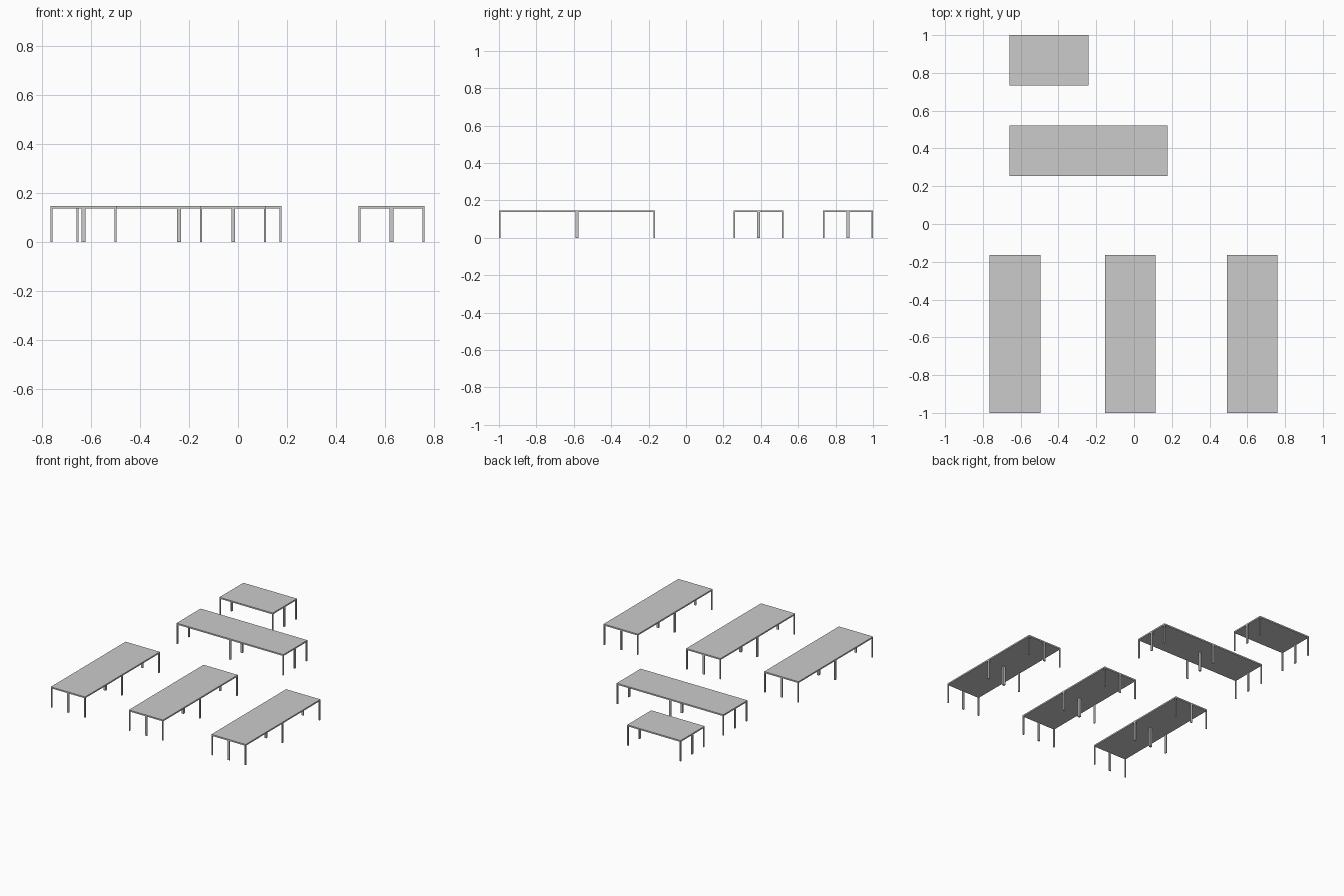
import bpy

cube = bpy.data.objects.get("Cube")
if cube:
    bpy.data.objects.remove(cube, do_unlink=True)

HEIGHT, TOP, LEG = 0.147, 0.010, 0.0075
WIDTH, BAY = 0.268, 0.4175

grey = bpy.data.materials.new("light grey")
grey.use_nodes = True
grey.diffuse_color = (0.6, 0.6, 0.6, 1)
grey.node_tree.nodes["Principled BSDF"].inputs["Base Color"].default_value = (0.6, 0.6, 0.6, 1)


def box(name, center, size):
    bpy.ops.mesh.primitive_cube_add(size=1, location=center)
    ob = bpy.context.object
    ob.name = name
    ob.scale = size
    bpy.ops.object.transform_apply(location=False, rotation=False, scale=True)
    ob.data.materials.append(grey)


def stations(start, length, count):
    """Leg centres and thicknesses: single at the ends, doubled at the joins."""
    inset = LEG / 2
    result = [(start + inset, LEG), (start + length - inset, LEG)]
    for i in range(1, count):
        result.append((start + length * i / count, 2 * LEG))
    return result


def table(name, x, y, bays_x, bays_y, size_x, size_y):
    """Conference table whose desks meet at shared, doubled legs."""
    box(name + "_top", (x + size_x / 2, y + size_y / 2, HEIGHT - TOP / 2),
        (size_x, size_y, TOP))
    leg_height = HEIGHT - TOP
    for lx, wx in stations(x, size_x, bays_x):
        for ly, wy in stations(y, size_y, bays_y):
            box(name + "_leg", (lx, ly, leg_height / 2), (wx, wy, leg_height))


# Three long tables side by side at the front
for label, x in (("left", 0.492), ("middle", -0.154), ("right", -0.764)):
    table("front_" + label + "_table", x, -1.0, 2, 2, WIDTH, 2 * BAY)

# Long crosswise table and the short one behind it
table("cross_table", -0.658, 0.254, 2, 2, 2 * BAY, WIDTH)
table("short_table", -0.658, 0.732, 1, 2, BAY, WIDTH)
